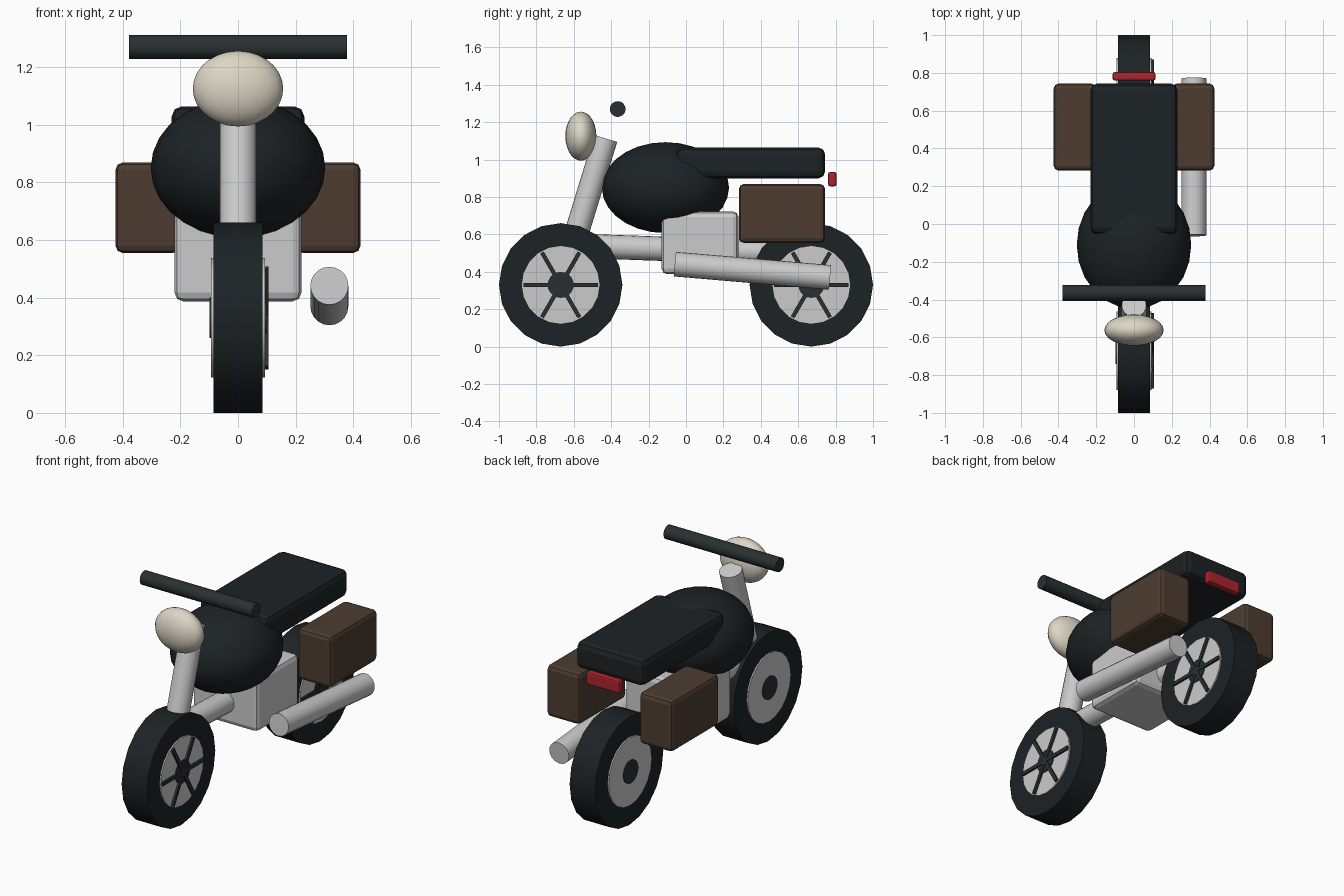
import bpy
from math import radians, sin, cos
from mathutils import Vector

if "Cube" in bpy.data.objects:
    bpy.data.objects.remove(bpy.data.objects["Cube"])


def material(name, rgb):
    m = bpy.data.materials.new(name)
    m.diffuse_color = (*rgb, 1)
    m.use_nodes = True
    m.node_tree.nodes["Principled BSDF"].inputs["Base Color"].default_value = m.diffuse_color
    return m


BLACK = material("black", (0.012, 0.016, 0.018))
DARK = material("dark_metal", (0.022, 0.03, 0.03))
BROWN = material("leather", (0.075, 0.046, 0.03))
CREAM = material("lamp_cream", (0.72, 0.67, 0.56))
RED = material("tail_red", (0.42, 0.018, 0.025))


def finish(name, mat, smooth=True):
    ob = bpy.context.object
    ob.name = name
    if mat:
        ob.data.materials.append(mat)
    if smooth:
        bpy.ops.object.shade_smooth_by_angle(angle=radians(30))
    return ob


def tube(name, a, b, r, mat=None, sides=20):
    a, b = Vector(a), Vector(b)
    d = b - a
    bpy.ops.mesh.primitive_cylinder_add(
        vertices=sides, radius=r, depth=d.length, location=(a + b) / 2,
        rotation=d.to_track_quat('Z', 'Y').to_euler())
    return finish(name, mat)


def box(name, centre, size, mat=None, bevel=0.0, rot=(0, 0, 0)):
    bpy.ops.mesh.primitive_cube_add(size=1, location=centre, rotation=rot)
    ob = bpy.context.object
    ob.scale = size
    bpy.ops.object.transform_apply(location=False, rotation=False, scale=True)
    if bevel:
        mod = ob.modifiers.new("bevel", 'BEVEL')
        mod.width = bevel
        mod.segments = 2
    return finish(name, mat, smooth=False)


def ellipsoid(name, centre, radii, mat):
    bpy.ops.mesh.primitive_uv_sphere_add(segments=24, ring_count=14, radius=1, location=centre)
    bpy.context.object.scale = radii
    bpy.ops.object.transform_apply(location=False, rotation=False, scale=True)
    return finish(name, mat)


# Wheels: tyre, rim disc, hub, and spokes on the right face
for label, y in (("front", -0.67), ("rear", 0.67)):
    for part, half, r, mat in (("tyre", 0.085, 0.33, BLACK),
                               ("rim", 0.093, 0.208, None),
                               ("hub", 0.099, 0.07, DARK)):
        tube(f"{label}_{part}", (-half, y, 0.33), (half, y, 0.33), r, mat)
    for i in range(3):
        box(f"{label}_spoke_{i + 1}", (0.095, y, 0.33), (0.02, 0.4, 0.022), DARK,
            rot=(radians(60 * i), 0, 0))

# Steering: fork, handlebar, headlight
tube("front_fork", (0, -0.67, 0.33), (0, -0.43, 1.113), 0.065)
tube("handlebar", (-0.378, -0.365, 1.27), (0.378, -0.365, 1.27), 0.042, DARK)
ellipsoid("headlight", (0, -0.562, 1.125), (0.157, 0.083, 0.131), CREAM)

# Body: frame tube, engine, tank, seat
tube("frame_tube", (0, -0.6, 0.54), (0, 0.6, 0.497), 0.065)
box("engine_block", (0, 0.075, 0.555), (0.44, 0.41, 0.336), bevel=0.03)
ellipsoid("fuel_tank", (0, -0.11, 0.85), (0.303, 0.34, 0.243), BLACK)
box("seat", (0, 0.345, 0.982), (0.46, 0.797, 0.164), BLACK, bevel=0.035)

# Saddlebags on both sides
for label, s in (("left", -1), ("right", 1)):
    box(f"{label}_saddlebag", (s * 0.3125, 0.513, 0.712), (0.225, 0.46, 0.314), BROWN, bevel=0.025)

# Exhaust on the right, tail light at the back
tube("exhaust", (0.317, -0.06, 0.441), (0.317, 0.77, 0.37), 0.066)
box("tail_light", (0, 0.782, 0.895), (0.226, 0.044, 0.076), RED, bevel=0.01)
